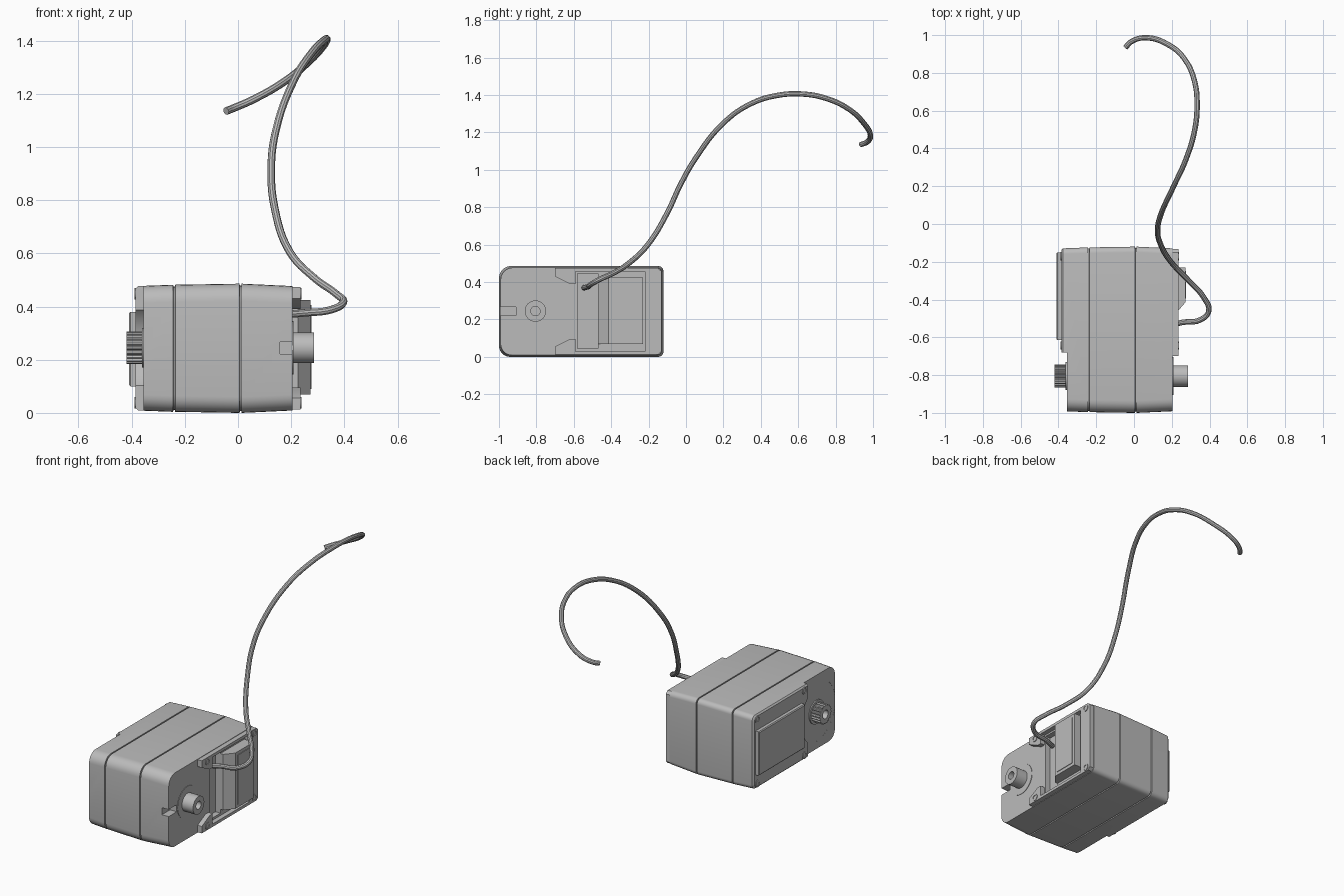
import bpy, bmesh, math
from mathutils import Vector

if "Cube" in bpy.data.objects:
    bpy.data.objects.remove(bpy.data.objects["Cube"])

MID = 0.243            # mid height of the case
AXLE = (-0.805, 0.245)  # y, z of the output shaft

grey = bpy.data.materials.new("mid_grey")
grey.diffuse_color = (0.5, 0.5, 0.5, 1)
grey.use_nodes = True
grey.node_tree.nodes["Principled BSDF"].inputs["Base Color"].default_value = grey.diffuse_color


def finish(name, bm, smooth=True):
    bmesh.ops.recalc_face_normals(bm, faces=bm.faces)
    me = bpy.data.meshes.new(name)
    bm.to_mesh(me)
    bm.free()
    me.materials.append(grey)
    ob = bpy.data.objects.new(name, me)
    bpy.context.collection.objects.link(ob)
    if smooth:
        shade(ob)
    return ob


def activate(ob):
    bpy.ops.object.select_all(action='DESELECT')
    ob.select_set(True)
    bpy.context.view_layer.objects.active = ob


def shade(ob):
    activate(ob)
    bpy.ops.object.shade_smooth_by_angle(angle=math.radians(35))


def loft(name, rings, smooth=True):
    """Skin closed rings of equal size and cap both ends."""
    bm = bmesh.new()
    vs = [[bm.verts.new(p) for p in r] for r in rings]
    n = len(vs[0])
    for a, b in zip(vs, vs[1:]):
        for i in range(n):
            j = (i + 1) % n
            bm.faces.new((a[i], a[j], b[j], b[i]))
    bm.faces.new(vs[0])
    bm.faces.new(vs[-1])
    return finish(name, bm, smooth)


def prism(name, pts, lo, hi, axis='X'):
    def place(p, h):
        return (h, p[0], p[1]) if axis == 'X' else (p[0], p[1], h)
    return loft(name, [[place(p, h) for p in pts] for h in (lo, hi)])


def rect(y0, y1, z0, z1):
    return [(y0, z0), (y1, z0), (y1, z1), (y0, z1)]


def tube(name, y, z, base, tip, r, hole, floor, n=32, tooth=0.0):
    """Stub along x with a blind hole in its tip, optionally toothed."""
    def ring(x, rad, t=0.0):
        return [(x, y + (rad - t * (i // 2 % 2)) * math.cos(math.tau * i / n),
                 z + (rad - t * (i // 2 % 2)) * math.sin(math.tau * i / n)) for i in range(n)]
    return loft(name, [ring(base, r, tooth), ring(tip, r, tooth), ring(tip, hole), ring(floor, hole)])


def cut(ob, cutter):
    mod = ob.modifiers.new("cut", 'BOOLEAN')
    mod.operation = 'DIFFERENCE'
    mod.solver = 'EXACT'
    mod.object = cutter
    activate(ob)
    bpy.ops.object.modifier_apply(modifier=mod.name)
    bpy.data.objects.remove(cutter)


# Case: rounded rectangle lofted along x, with two seam grooves
def section(x, d):
    y0, y1, z0, z1 = -1 + d, -0.12 - d, d, 0.486 - d
    corners = [(y1, z1, 0.03, 0), (y0, z1, 0.065, 90), (y0, z0, 0.06, 180), (y1, z0, 0.03, 270)]
    pts = []
    for y, z, r, start in corners:
        cy = y - r if y == y1 else y + r
        cz = z - r if z == z1 else z + r
        for k in range(7):
            a = math.radians(start + 15 * k)
            pts.append((x, cy + r * math.cos(a), cz + r * math.sin(a)))
    return pts


def groove(x, d):
    return [(x - 0.004, d), (x - 0.003, d + 0.007), (x + 0.003, d + 0.007), (x + 0.004, d)]


stations = ([(-0.385, 0.018), (-0.376, 0.009)] + groove(-0.24, 0.004) + groove(0.01, 0.0)
            + [(0.205, 0.009)])
case = loft("case", [section(*s) for s in stations], smooth=False)

# Lowered shaft area on the left, cable channel and front notch on the right
cut(case, prism("front_cutter", rect(-1.1, -0.68, -0.1, 0.6), -0.5, -0.356))
disc = [(AXLE[0] + 0.19 * math.cos(math.tau * i / 48), AXLE[1] + 0.19 * math.sin(math.tau * i / 48))
        for i in range(48)]
cut(case, prism("disc_cutter", disc, -0.5, -0.3555))
cut(case, prism("channel_cutter", rect(-0.58, -0.47, 0.045, 0.445), 0.17, 0.3))
cut(case, prism("notch_cutter", rect(-1.1, -0.91, 0.222, 0.267), 0.158, 0.3))
shade(case)

# Right raised rim with front screw lugs, mirrored about mid height
outer = [(-0.70, 0.474), (-0.15, 0.474), (-0.132, 0.458)]
inner = [(-0.70, 0.43), (-0.62, 0.39), (-0.59, 0.39), (-0.59, 0.456), (-0.22, 0.456)]


def flip(pts):
    return [(y, 2 * MID - z) for y, z in pts]


prism("right_rim", outer + flip(outer)[::-1] + flip(inner) + inner[::-1], 0.20, 0.235)

# Cable cover with sloped front, and its thin inset plate
prism("cable_cover", [(0.2, -0.47), (0.225, -0.47), (0.272, -0.415), (0.272, -0.23), (0.2, -0.23)],
      0.07, 0.425, 'Z')
prism("cover_plate", rect(-0.395, -0.25, 0.09, 0.405), 0.27, 0.276)

# Left raised panel with bevelled edge
y0, y1, z0, z1 = -0.615, -0.15, 0.10, 0.38
loft("left_panel", [[(x, y, z) for y, z in rect(y0 + d, y1 - d, z0 + d, z1 - d)]
                    for x, d in ((-0.38, 0), (-0.405, 0), (-0.41, 0.006))])

# Screws in the corners of both sides
for y in (-0.643, -0.17):
    for z in (0.448, 2 * MID - 0.448):
        tube("right_screw", y, z, 0.23, 0.239, 0.022, 0.014, 0.2355, 20)
        tube("left_screw", y, z, -0.38, -0.389, 0.022, 0.014, -0.3855, 20)

# Idler hub with a thin washer, and toothed output shaft
tube("hub_washer", *AXLE, 0.20, 0.208, 0.10, 0.05, 0.206, 40)
tube("idler_hub", *AXLE, 0.20, 0.286, 0.057, 0.025, 0.225, 32)
tube("shaft_collar", *AXLE, -0.35, -0.362, 0.075, 0.05, -0.36, 32)
tube("output_shaft", *AXLE, -0.35, -0.42, 0.061, 0.027, -0.37, 80, tooth=0.007)

# Cable swept along a smooth path
path = [(0.18, -0.545, 0.37), (0.25, -0.522, 0.376), (0.35, -0.508, 0.388), (0.396, -0.46, 0.415),
        (0.37, -0.39, 0.447), (0.29, -0.30, 0.505), (0.195, -0.20, 0.605), (0.138, -0.10, 0.77),
        (0.125, -0.03, 0.92), (0.142, 0.05, 1.06), (0.21, 0.20, 1.25), (0.278, 0.35, 1.355),
        (0.322, 0.50, 1.40), (0.334, 0.63, 1.405), (0.322, 0.75, 1.382), (0.27, 0.87, 1.325),
        (0.18, 0.95, 1.25), (0.06, 0.986, 1.18), (-0.015, 0.965, 1.147), (-0.045, 0.935, 1.135)]
cu = bpy.data.curves.new("cable", 'CURVE')
cu.dimensions = '3D'
cu.resolution_u = 6
cu.bevel_depth = 0.0145
cu.bevel_resolution = 3
cu.use_fill_caps = True
sp = cu.splines.new('BEZIER')
sp.bezier_points.add(len(path) - 1)
for bp, co in zip(sp.bezier_points, path):
    bp.co = Vector(co)
    bp.handle_left_type = bp.handle_right_type = 'AUTO'
cu.materials.append(grey)
cable = bpy.data.objects.new("cable", cu)
bpy.context.collection.objects.link(cable)
activate(cable)
bpy.ops.object.convert(target='MESH')
shade(bpy.context.view_layer.objects.active)
